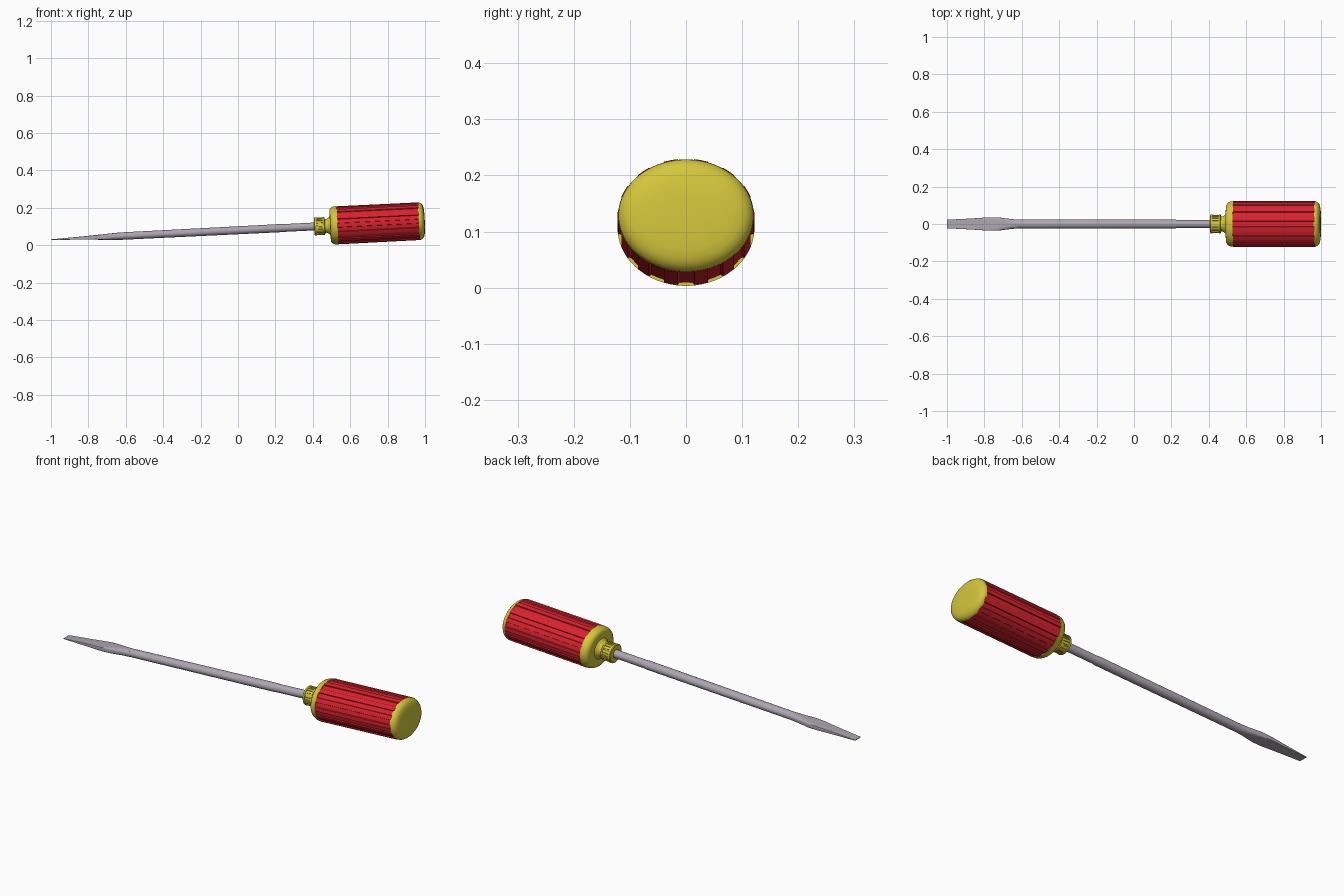
import bpy, math

if "Cube" in bpy.data.objects:
    bpy.data.objects.remove(bpy.data.objects["Cube"])

TILT = math.atan(0.05)   # the tool rests with its handle end raised
AXIS_Z = 0.08            # height of the tool axis at x = 0


def material(name, rgb):
    m = bpy.data.materials.new(name)
    m.diffuse_color = (*rgb, 1)
    m.use_nodes = True
    m.node_tree.nodes["Principled BSDF"].inputs["Base Color"].default_value = m.diffuse_color
    return m


RED = material("red grip", (0.68, 0.016, 0.027))
YELLOW = material("yellow plastic", (0.66, 0.57, 0.045))
STEEL = material("grey steel", (0.42, 0.38, 0.44))


def ellipse(n, power=1.0):
    """Unit section; a power below 1 squares it off."""
    pts = []
    for i in range(n):
        a = 2 * math.pi * (i + 0.5) / n
        c, s = math.cos(a), math.sin(a)
        pts.append((math.copysign(abs(c) ** power, c), math.copysign(abs(s) ** power, s)))
    return pts


def fluted(teeth, groove, depth, phase):
    """Unit section with grooves; groove is the share of each period cut away."""
    pts = []
    step = 2 * math.pi / teeth
    for i in range(teeth):
        mid = phase + i * step            # middle of a groove
        g = groove * step / 2
        low = 1 - depth
        for off, r in ((-g, 1), (-g * 0.85, low), (0, low), (g * 0.85, low), (g, 1), (step / 2, 1)):
            pts.append((r * math.cos(mid + off), r * math.sin(mid + off)))
    return pts


def loft(name, mat, stations, smooth=35):
    """Skin stations (x, half width, half height, section) along the axis."""
    n = len(stations[0][3])
    verts = [(x, w * p, h * q) for x, w, h, sec in stations for p, q in sec]
    faces = [tuple(reversed(range(n)))]
    for k in range(len(stations) - 1):
        for i in range(n):
            j = (i + 1) % n
            faces.append((k * n + i, k * n + j, (k + 1) * n + j, (k + 1) * n + i))
    faces.append(tuple(range((len(stations) - 1) * n, len(stations) * n)))
    me = bpy.data.meshes.new(name)
    me.from_pydata(verts, [], faces)
    me.materials.append(mat)
    ob = bpy.data.objects.new(name, me)
    bpy.context.collection.objects.link(ob)
    ob.location.z = AXIS_Z
    ob.rotation_euler.y = -TILT
    bpy.context.view_layer.objects.active = ob
    ob.select_set(True)
    bpy.ops.object.shade_smooth_by_angle(angle=math.radians(smooth))
    ob.select_set(False)
    return ob


# Shaft
rnd = ellipse(24)
loft("shaft", STEEL, [(-0.64, 0.024, 0.020, rnd), (0.22, 0.024, 0.022, rnd),
                      (0.235, 0.021, 0.021, rnd), (0.43, 0.021, 0.021, rnd)])

# Flat blade flaring out of the shaft and tapering to the tip
box = ellipse(24, 0.12)
loft("blade", STEEL, [(-1.0, 0.023, 0.0015, box), (-0.86, 0.030, 0.0075, box),
                      (-0.78, 0.036, 0.0115, ellipse(24, 0.2)),
                      (-0.73, 0.036, 0.0145, ellipse(24, 0.35)),
                      (-0.66, 0.027, 0.0185, ellipse(24, 0.8)),
                      (-0.62, 0.024, 0.0205, rnd)], 25)

# Knurled collar between two rims, then the neck
ring = ellipse(40)
loft("collar_front_rim", YELLOW, [(0.408, 0.046, 0.044, ring), (0.411, 0.050, 0.048, ring),
                                  (0.420, 0.050, 0.048, ring)])
knurl = fluted(20, 0.5, 0.08, 0)
loft("collar_knurl", YELLOW, [(0.418, 0.049, 0.047, knurl), (0.457, 0.049, 0.047, knurl)])
loft("collar_back_rim", YELLOW, [(0.455, 0.050, 0.048, ring), (0.462, 0.050, 0.048, ring),
                                 (0.466, 0.045, 0.043, ring)])
loft("neck", YELLOW, [(0.46, 0.040, 0.037, ring), (0.474, 0.040, 0.037, ring),
                      (0.485, 0.046, 0.043, ring), (0.496, 0.062, 0.056, ring),
                      (0.505, 0.070, 0.062, ring)])

# Shoulder at the front of the handle
oval = ellipse(64)
loft("handle_shoulder", YELLOW, [(0.493, 0.086, 0.074, oval), (0.495, 0.103, 0.088, oval),
                                 (0.502, 0.113, 0.096, oval), (0.513, 0.119, 0.101, oval),
                                 (0.533, 0.122, 0.1035, oval)])

# Grooved grip with fourteen ribs, one groove facing straight down
grip = fluted(14, 0.55, 0.045, -math.pi / 2)
loft("grip", RED, [(0.531, 0.122, 0.1025, grip), (0.970, 0.122, 0.1015, grip)], 25)

# Rounded end cap
loft("end_cap", YELLOW, [(0.967, 0.121, 0.1005, oval), (0.976, 0.120, 0.0995, oval),
                         (0.984, 0.116, 0.095, oval), (0.991, 0.108, 0.087, oval),
                         (0.995, 0.098, 0.077, oval), (0.998, 0.082, 0.062, oval),
                         (1.0, 0.045, 0.034, oval)], 50)
